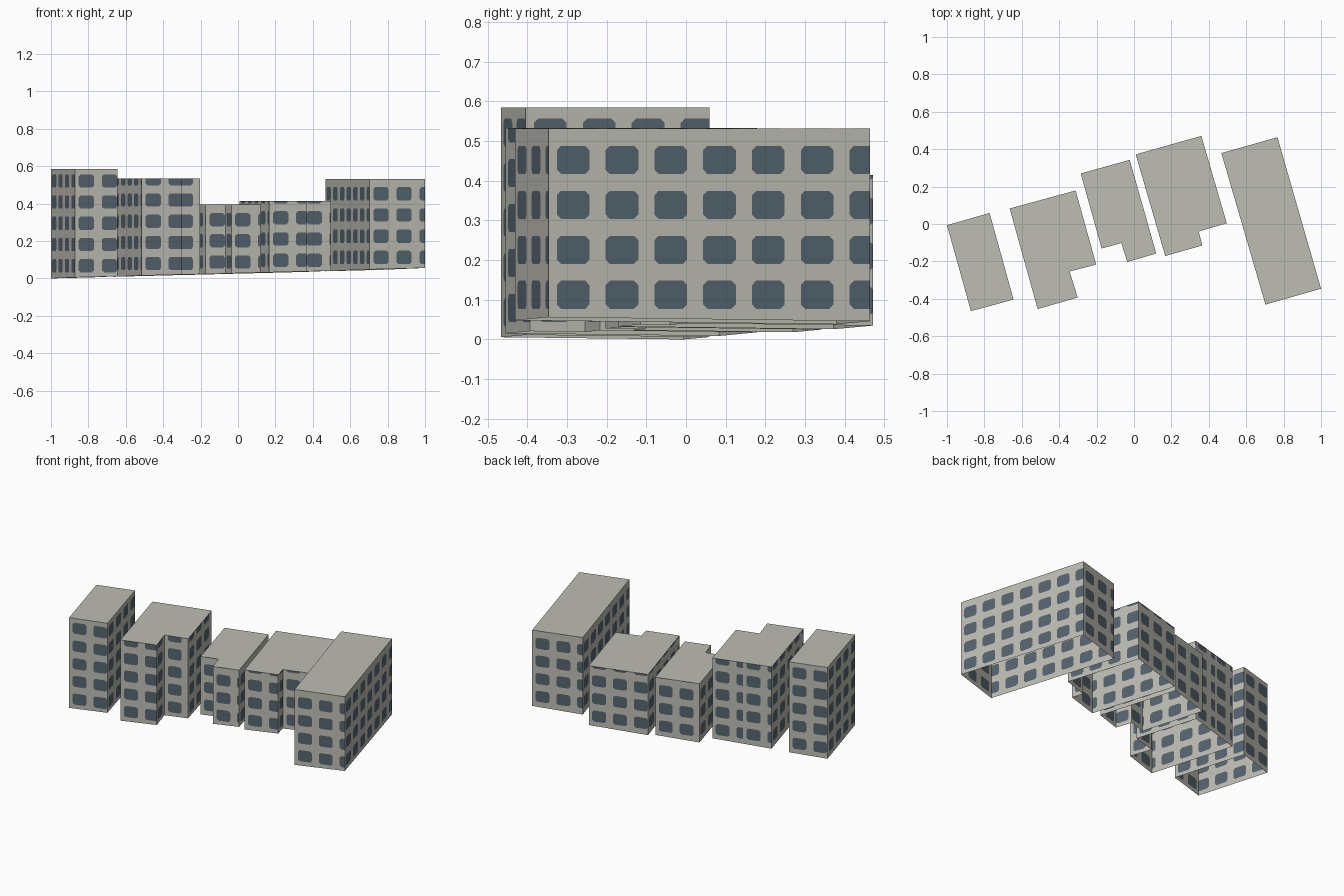
import bpy, bmesh, math
from mathutils import Vector

if "Cube" in bpy.data.objects:
    bpy.data.objects.remove(bpy.data.objects["Cube"])

# Materials
def material(name, color):
    m = bpy.data.materials.new(name)
    m.diffuse_color = (*color, 1)
    m.use_nodes = True
    m.node_tree.nodes["Principled BSDF"].inputs["Base Color"].default_value = m.diffuse_color
    return m

WALL = material("warm_grey_concrete", (0.515, 0.509, 0.456))
GLASS = material("slate_blue_glass", (0.091, 0.127, 0.159))

# Facade tile: one window centred in each cell
TILE_W, TILE_H = 0.128, 0.1133
MARGIN, CHAMFER = 0.0212, 0.011

# Gently sloping ground that the open undersides follow
SLOPE_X, SLOPE_Y = 0.0272, -0.0045
def ground(x, y):
    return SLOPE_X * (x + 1) + SLOPE_Y * y

# Name, roof height, footprint (counter-clockwise)
BLOCKS = [
    ("west_tower", 0.585,
     [(-0.872, -0.466), (-0.644, -0.404), (-0.772, 0.059), (-1.0, -0.006)]),
    ("west_block", 0.533,
     [(-0.515, -0.455), (-0.301, -0.393), (-0.344, -0.254), (-0.202, -0.217),
      (-0.312, 0.179), (-0.496, 0.129), (-0.665, 0.083)]),
    ("middle_block", 0.395,
     [(-0.036, -0.203), (0.119, -0.158), (-0.023, 0.343), (-0.285, 0.270),
      (-0.173, -0.131), (-0.068, -0.102)]),
    ("east_block", 0.415,
     [(0.167, -0.171), (0.365, -0.115), (0.346, -0.040), (0.496, 0.004),
      (0.360, 0.471), (0.009, 0.372)]),
    ("east_tower", 0.532,
     [(0.703, -0.431), (1.0, -0.346), (0.767, 0.464), (0.467, 0.379)]),
]

def add_tile(bm, point, u, v):
    """Wall cell with a chamfered window face and its surround."""
    u1, v1 = u + TILE_W, v + TILE_H
    a, b, c, d = u + MARGIN, u1 - MARGIN, v + MARGIN, v1 - MARGIN
    k = CHAMFER
    outer = [bm.verts.new(point(*p)) for p in ((u, v), (u1, v), (u1, v1), (u, v1))]
    ring = [bm.verts.new(point(*p)) for p in (
        (a + k, c), (b - k, c), (b, c + k), (b, d - k),
        (b - k, d), (a + k, d), (a, d - k), (a, c + k))]
    bm.faces.new(ring).material_index = 1
    for i in range(4):
        n = (i + 1) % 4
        bm.faces.new((outer[i], outer[n], ring[2 * i + 1], ring[2 * i]))
        bm.faces.new((outer[n], ring[(2 * i + 2) % 8], ring[2 * i + 1]))

def trim(bm, co, normal):
    bmesh.ops.bisect_plane(bm, geom=bm.verts[:] + bm.edges[:] + bm.faces[:],
                           dist=1e-6, plane_co=co, plane_no=normal, clear_outer=True)

def add_wall(target, p, q, base, roof):
    """Tiled wall from p to q, trimmed at the corner, roof and ground."""
    start, along = Vector((*p, 0)), Vector((q[0] - p[0], q[1] - p[1], 0))
    length = along.length
    along.normalize()
    point = lambda u, v: start + along * u + Vector((0, 0, v))
    bm = bmesh.new()
    for col in range(math.ceil(length / TILE_W)):
        for row in range(-1, math.ceil((roof - base) / TILE_H)):
            add_tile(bm, point, col * TILE_W, base + row * TILE_H)
    trim(bm, Vector((*q, 0)), along)
    trim(bm, (0, 0, roof), (0, 0, 1))
    trim(bm, (0, 0, ground(0, 0)), Vector((SLOPE_X, SLOPE_Y, -1)).normalized())
    temp = bpy.data.meshes.new("wall_temp")
    bm.to_mesh(temp)
    bm.free()
    target.from_mesh(temp)
    bpy.data.meshes.remove(temp)

def build_block(name, roof, outline):
    base = max(ground(x, y) for x, y in outline)
    bm = bmesh.new()
    # Walls with windows
    for i, p in enumerate(outline):
        add_wall(bm, p, outline[(i + 1) % len(outline)], base, roof)
    # Flat roof
    bm.faces.new([bm.verts.new((x, y, roof)) for x, y in outline])
    bmesh.ops.remove_doubles(bm, verts=bm.verts[:], dist=1e-4)
    mesh = bpy.data.meshes.new(name)
    bm.to_mesh(mesh)
    bm.free()
    mesh.materials.append(WALL)
    mesh.materials.append(GLASS)
    bpy.context.collection.objects.link(bpy.data.objects.new(name, mesh))

for block in BLOCKS:
    build_block(*block)
